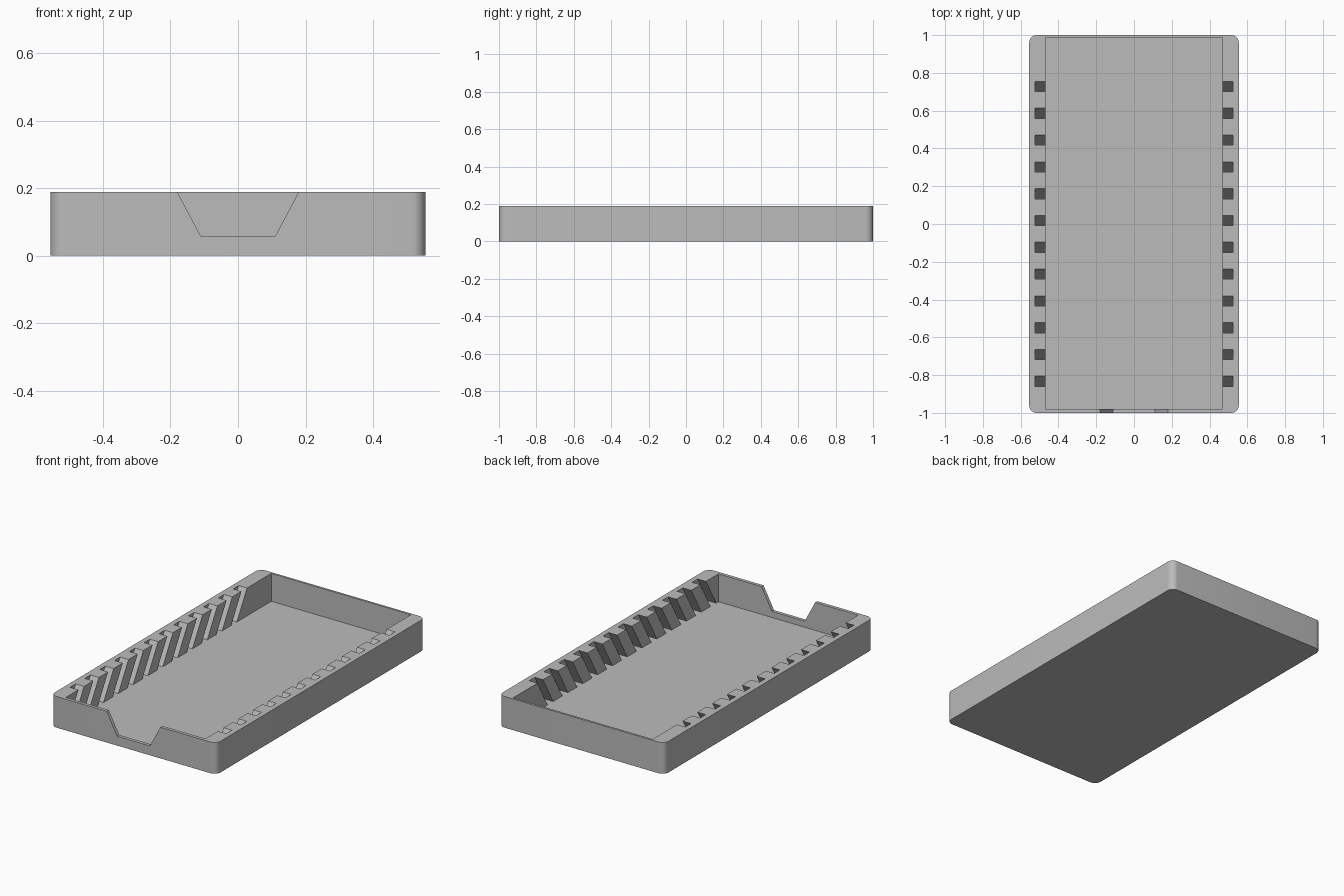
import bpy, bmesh, math
from mathutils import Vector

if "Cube" in bpy.data.objects:
    bpy.data.objects.remove(bpy.data.objects["Cube"], do_unlink=True)

HALF_X, HALF_Y, HEIGHT, FLOOR = 0.555, 1.0, 0.189, 0.02
RADIUS, INNER_X, SLOT_X = 0.04, 0.468, 0.524
INNER_FRONT, INNER_BACK = -0.98, 0.987
SLOT_COUNT, SLOT_FIRST, SLOT_PITCH, SLOT_WIDTH = 12, 0.728, 0.1419, 0.054
LEAN = math.tan(math.radians(30))
OVER = 0.05  # how far cutters poke out of the body

grey = bpy.data.materials.new("plain_grey")
grey.use_nodes = True
grey.diffuse_color = (0.5, 0.5, 0.5, 1)
grey.node_tree.nodes["Principled BSDF"].inputs["Base Color"].default_value = (0.5, 0.5, 0.5, 1)


def add_prism(bm, points, direction):
    """Extrude a closed outline of 3D points along a direction."""
    face = bm.faces.new([bm.verts.new(p) for p in points])
    new = bmesh.ops.extrude_face_region(bm, geom=[face], use_keep_orig=True)
    moved = [v for v in new["geom"] if isinstance(v, bmesh.types.BMVert)]
    bmesh.ops.translate(bm, verts=moved, vec=Vector(direction))


def make_object(name, prisms):
    bm = bmesh.new()
    for points, direction in prisms:
        add_prism(bm, points, direction)
    bmesh.ops.recalc_face_normals(bm, faces=bm.faces)
    mesh = bpy.data.meshes.new(name)
    bm.to_mesh(mesh)
    bm.free()
    mesh.materials.append(grey)
    obj = bpy.data.objects.new(name, mesh)
    bpy.context.collection.objects.link(obj)
    return obj


# Tray body: rounded rectangle
outline = []
corners = [(1, 1), (-1, 1), (-1, -1), (1, -1)]
for i, (sx, sy) in enumerate(corners):
    for step in range(9):
        a = math.radians(90 * i + 90 * step / 8)
        outline.append((sx * (HALF_X - RADIUS) + RADIUS * math.cos(a),
                        sy * (HALF_Y - RADIUS) + RADIUS * math.sin(a), 0))
tray = make_object("tray", [(outline, (0, 0, HEIGHT))])

# Main cavity
cavity = [(-INNER_X, INNER_FRONT, FLOOR), (INNER_X, INNER_FRONT, FLOOR),
          (INNER_X, INNER_BACK, FLOOR), (-INNER_X, INNER_BACK, FLOOR)]
cavity_cutter = make_object("cavity_cutter", [(cavity, (0, 0, HEIGHT))])

# Leaning slots along both long walls
slots = []
for side in (-1, 1):
    for i in range(SLOT_COUNT):
        y = SLOT_FIRST - i * SLOT_PITCH

        def edge(offset, z):
            return (side * (INNER_X - OVER), y + offset + (z - HEIGHT) * LEAN, z)

        h = SLOT_WIDTH / 2
        profile = [edge(-h, FLOOR), edge(h, FLOOR),
                   edge(h, HEIGHT + OVER), edge(-h, HEIGHT + OVER)]
        slots.append((profile, (side * (SLOT_X - INNER_X + OVER), 0, 0)))
slot_cutter = make_object("slot_cutter", slots)

# Tapered notch in the front wall
NOTCH_Z, NOTCH_LOW, NOTCH_TOP = 0.057, 0.11, 0.18
flare = NOTCH_TOP + (NOTCH_TOP - NOTCH_LOW) / (HEIGHT - NOTCH_Z) * OVER
y0 = -HALF_Y - OVER
notch = [(-NOTCH_LOW, y0, NOTCH_Z), (NOTCH_LOW, y0, NOTCH_Z),
         (flare, y0, HEIGHT + OVER), (-flare, y0, HEIGHT + OVER)]
notch_cutter = make_object("notch_cutter", [(notch, (0, 2.5 * OVER, 0))])

# Carve the body
bpy.context.view_layer.objects.active = tray
tray.select_set(True)
for cutter in (cavity_cutter, slot_cutter, notch_cutter):
    cutter.hide_render = True
    mod = tray.modifiers.new(cutter.name, 'BOOLEAN')
    mod.operation = 'DIFFERENCE'
    mod.solver = 'EXACT'
    mod.object = cutter
    bpy.ops.object.modifier_apply(modifier=mod.name)
    bpy.data.objects.remove(cutter, do_unlink=True)

bpy.ops.object.shade_smooth_by_angle(angle=math.radians(25))
